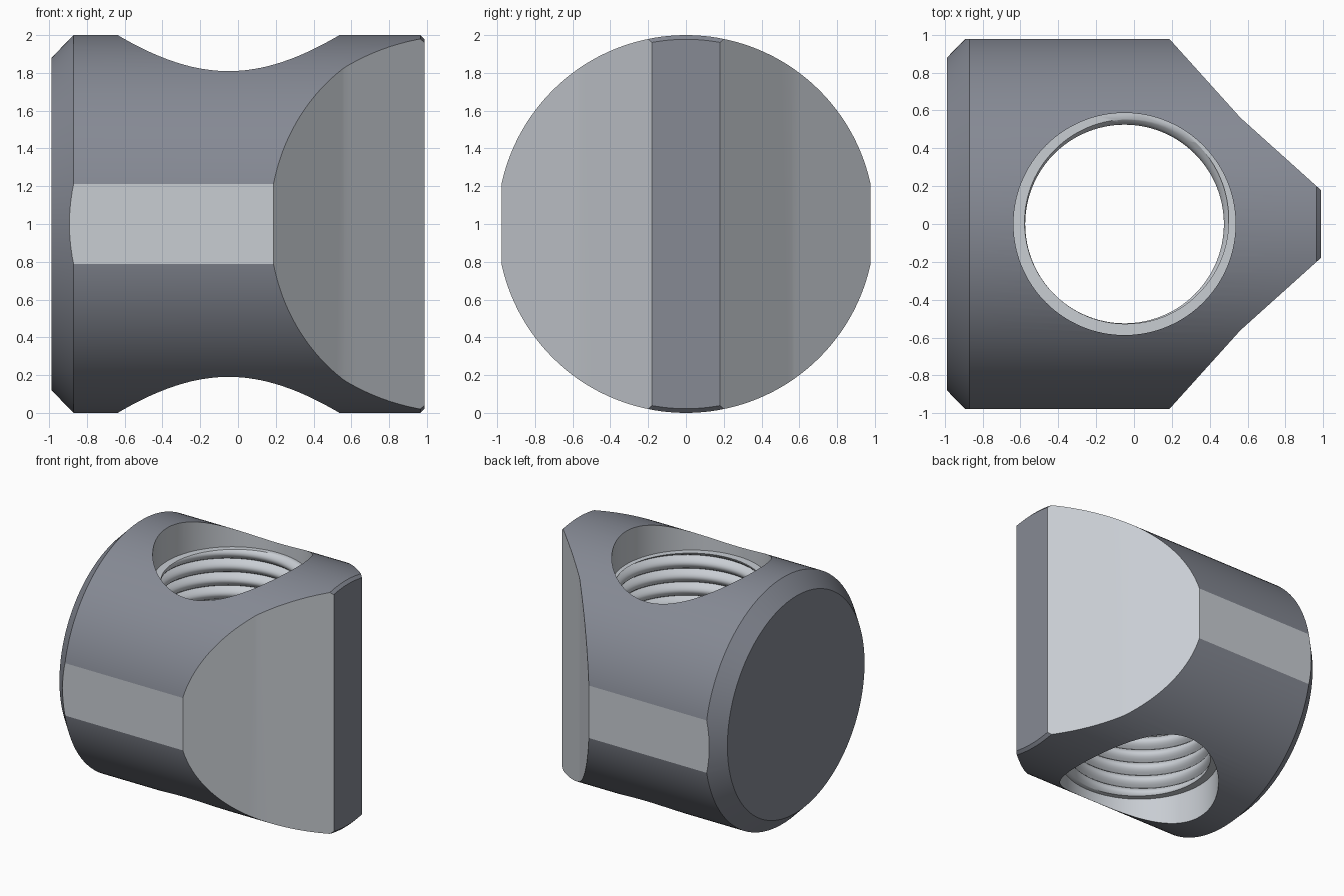
import bpy, bmesh
from math import sin, cos, tau, radians, hypot
from mathutils import Matrix

if "Cube" in bpy.data.objects:
    bpy.data.objects.remove(bpy.data.objects["Cube"])

HOLE_X = -0.05


def paint(name, rgb):
    mat = bpy.data.materials.new(name)
    mat.diffuse_color = (*rgb, 1)
    mat.use_nodes = True
    mat.node_tree.nodes["Principled BSDF"].inputs["Base Color"].default_value = mat.diffuse_color
    return mat


PAINTS = [paint("dark_steel", (0.236, 0.252, 0.296)), paint("machined_steel", (0.58, 0.61, 0.65))]


def make_object(name, bm, paint_index=1):
    bmesh.ops.recalc_face_normals(bm, faces=bm.faces[:])
    for f in bm.faces:
        f.material_index = paint_index
    mesh = bpy.data.meshes.new(name)
    bm.to_mesh(mesh)
    bm.free()
    for mat in PAINTS:
        mesh.materials.append(mat)
    obj = bpy.data.objects.new(name, mesh)
    bpy.context.collection.objects.link(obj)
    return obj


def turned_bar(name, profile, segs=144):
    """Closed solid turned about the x axis at z = 1 from (x, radius) points."""
    bm = bmesh.new()
    rings = [[bm.verts.new((x, r * cos(tau * i / segs), 1 + r * sin(tau * i / segs)))
              for i in range(segs)] for x, r in profile]
    for a, b in zip(rings, rings[1:]):
        for i in range(segs):
            j = (i + 1) % segs
            bm.faces.new((a[i], a[j], b[j], b[i]))
    bm.faces.new(rings[0])
    bm.faces.new(rings[-1])
    return make_object(name, bm, 0)


def prism(name, outline, z0, z1):
    bm = bmesh.new()
    face = bm.faces.new([bm.verts.new((x, y, z0)) for x, y in outline])
    ext = bmesh.ops.extrude_face_region(bm, geom=[face])["geom"]
    bmesh.ops.translate(bm, vec=(0, 0, z1 - z0),
                        verts=[v for v in ext if isinstance(v, bmesh.types.BMVert)])
    return make_object(name, bm)


def cylinder(name, radius, z0, z1):
    bm = bmesh.new()
    bmesh.ops.create_cone(bm, cap_ends=True, segments=128, radius1=radius, radius2=radius,
                          depth=z1 - z0,
                          matrix=Matrix.Translation((HOLE_X, 0, (z0 + z1) / 2)))
    return make_object(name, bm)


def thread_column(name, profile, pitch, turns, z0, segs=96):
    """Helical screw solid; profile holds (fraction of pitch, radius)."""
    bm = bmesh.new()
    n = len(profile)
    rows = []
    for k in range(turns * n):
        frac, r = profile[k % n]
        rows.append([bm.verts.new((HOLE_X + r * cos(tau * j / segs), r * sin(tau * j / segs),
                                   z0 + pitch * (k // n + frac + j / segs)))
                     for j in range(segs)])
    for k in range(len(rows) - 1):
        for j in range(segs - 1):
            bm.faces.new((rows[k][j], rows[k][j + 1], rows[k + 1][j + 1], rows[k + 1][j]))
        if k + n + 1 < len(rows):
            bm.faces.new((rows[k][-1], rows[k + n][0], rows[k + n + 1][0], rows[k + 1][-1]))
    # the last row joins the seam, then both ends close as fans
    bm.faces.new((rows[-n - 1][-1], rows[-1][0], rows[-n][-1]))
    ends = [bm.verts.new((HOLE_X, 0, z0 - 0.1)),
            bm.verts.new((HOLE_X, 0, z0 + pitch * (turns + 1) + 0.1))]
    for e in [e for e in bm.edges if e.is_boundary]:
        bm.faces.new((e.verts[0], e.verts[1], ends[e.verts[0].co.z > 1]))
    return make_object(name, bm)


def boolean(target, tool, operation):
    tool.hide_render = True
    mod = target.modifiers.new(tool.name, 'BOOLEAN')
    mod.operation, mod.solver, mod.object = operation, 'EXACT', tool
    mod.material_mode = 'INDEX'
    bpy.context.view_layer.objects.active = target
    bpy.ops.object.modifier_apply(modifier=mod.name)
    bpy.data.objects.remove(tool)


# Round dark bar with a wide chamfer at the left and a tiny one at the right
body = turned_bar("barrel_nut", [(-0.988, 0.88), (-0.87, 1.0), (0.965, 1.0), (0.987, 0.978)])

# Side flats and the slightly hollow wedge nose, mirrored in y
half = [(-1.2, 0.977), (0.188, 0.977), (0.563, 0.561), (0.987, 0.18), (1.1, 0.08)]
outline = half + [(x, -y) for x, y in reversed(half)]
boolean(body, prism("wedge_outline", outline, -0.3, 2.3), 'INTERSECT')

# Threaded cross hole with a counterbore at each end
for z0, z1 in ((1.73, 2.4), (-0.4, 0.27)):
    boolean(body, cylinder("counterbore", 0.587, z0, z1), 'DIFFERENCE')
thread = [(i / 8, 0.525 + 0.047 * abs(i / 4 - 1) ** 2) for i in range(8)]
boolean(body, thread_column("thread", thread, 0.11, 19, -0.045), 'DIFFERENCE')

# Smooth round faces, crisp edges
bpy.ops.object.select_all(action='DESELECT')
body.select_set(True)
bpy.context.view_layer.objects.active = body
bpy.ops.object.shade_smooth_by_angle(angle=radians(10))

# Rounded thread crests: soften the shallow edges inside the hole
bm = bmesh.new()
bm.from_mesh(body.data)
for e in bm.edges:
    inside = all(hypot(v.co.x - HOLE_X, v.co.y) < 0.575 for v in e.verts)
    if inside and len(e.link_faces) == 2 and e.calc_face_angle() < radians(35):
        e.smooth = True
bm.to_mesh(body.data)
bm.free()
